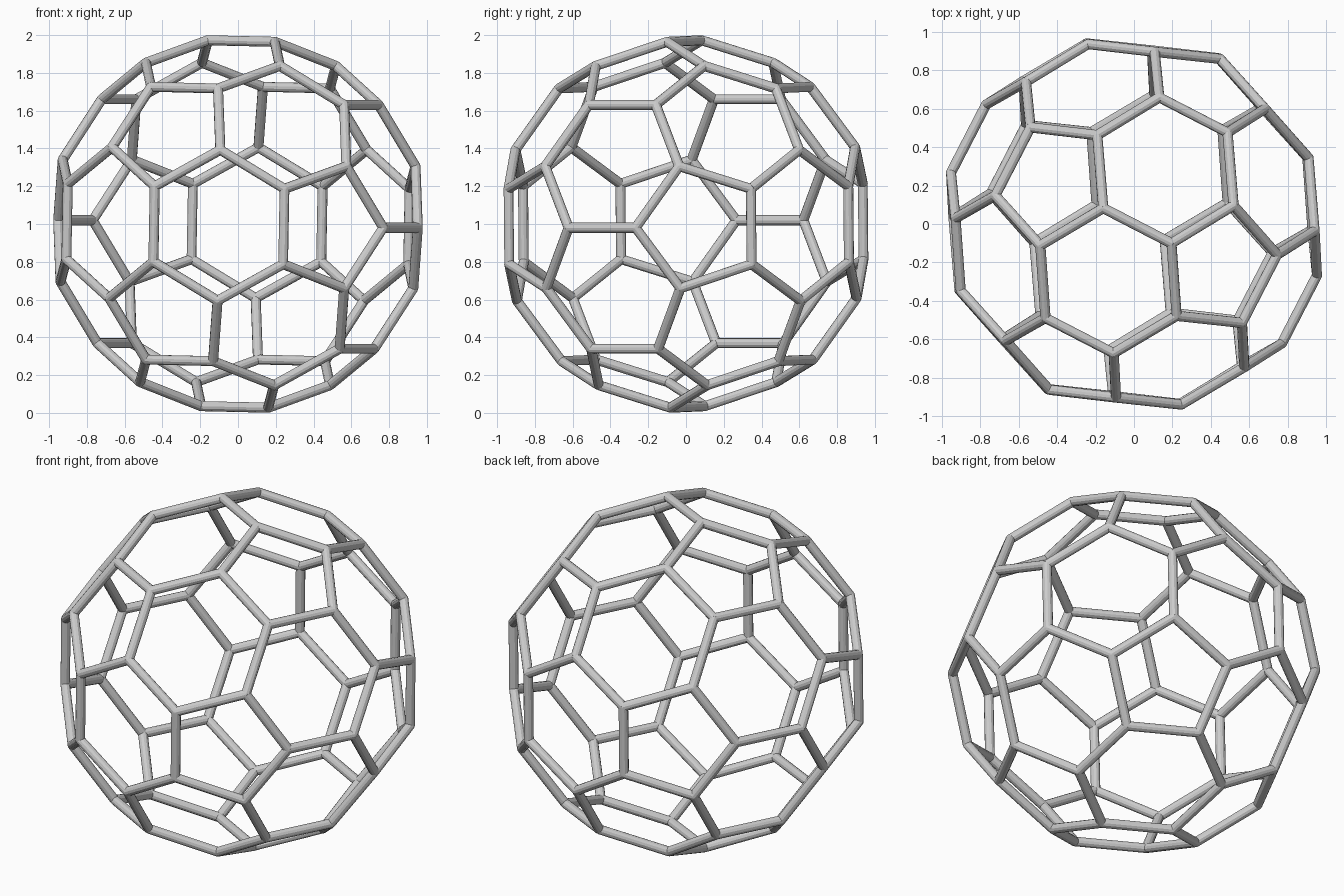
import bpy, bmesh, math
from mathutils import Matrix, Vector

if "Cube" in bpy.data.objects:
    bpy.data.objects.remove(bpy.data.objects["Cube"])

RADIUS, TUBE = 0.989, 0.0265
PHI = (1 + math.sqrt(5)) / 2

# Orientation: three mutually perpendicular two-fold axes of the cage
t = math.radians(27.3)
ay = Vector((math.cos(t), -math.sin(t), -0.0205)).normalized()
ax = Vector((-math.sin(t), -math.cos(t), 0.0)).normalized()
az = ax.cross(ay).normalized()
ax = ay.cross(az)

# Corners: cyclic permutations of three base points with all signs
corners = set()
for a, b, c in ((0, 1, 3 * PHI), (1, 2 + PHI, 2 * PHI), (PHI, 2, PHI ** 3)):
    for sx in (-1, 1):
        for sy in (-1, 1):
            for sz in (-1, 1):
                p = (a * sx + 0.0, b * sy, c * sz)
                for k in range(3):
                    corners.add(tuple(round(v, 6) + 0.0 for v in p[k:] + p[:k]))
corners = sorted(corners)
scale = RADIUS / math.sqrt(1 + 9 * PHI * PHI)
points = [(ax * p[0] + ay * p[1] + az * p[2]) * scale + Vector((0, 0, 1)) for p in corners]


def finish(bm, name, smooth):
    mesh = bpy.data.meshes.new(name)
    bm.to_mesh(mesh)
    bm.free()
    obj = bpy.data.objects.new(name, mesh)
    bpy.context.collection.objects.link(obj)
    for f in mesh.polygons:
        f.use_smooth = smooth


# Struts: one tube for every pair of neighbouring corners
bm = bmesh.new()
for i, p in enumerate(points):
    for q in points[i + 1:]:
        d = q - p
        if d.length < 2.1 * scale:
            mid = (p + q) / 2
            # roll each tube so one flat faces outward
            z = d.normalized()
            x = (mid - Vector((0, 0, 1))).normalized()
            y = z.cross(x)
            rot = Matrix((x, y, z)).transposed().to_4x4()
            bmesh.ops.create_cone(bm, cap_ends=True, segments=12, radius1=TUBE, radius2=TUBE,
                                  depth=d.length, matrix=Matrix.Translation(mid) @ rot)
finish(bm, "cage_struts", False)

# Joints: small balls closing the corners
bm = bmesh.new()
for p in points:
    bmesh.ops.create_icosphere(bm, subdivisions=2, radius=TUBE, matrix=Matrix.Translation(p))
finish(bm, "cage_joints", True)
